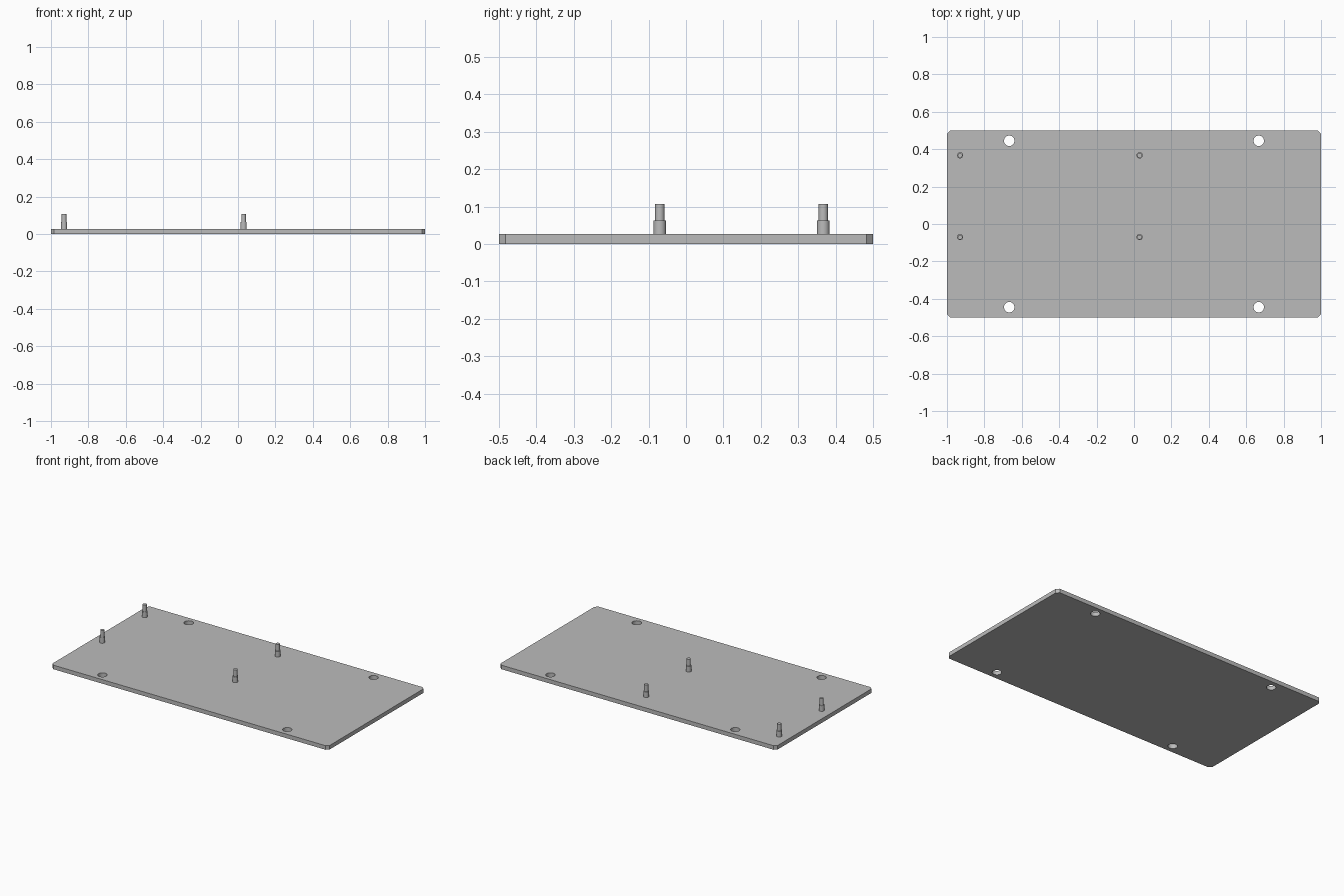
import bpy
import bmesh
from math import radians

cube = bpy.data.objects.get("Cube")
if cube:
    bpy.data.objects.remove(cube, do_unlink=True)

PLATE_TOP = 0.0265

grey = bpy.data.materials.new("plain grey")
grey.use_nodes = True
colour = (0.5, 0.5, 0.5, 1)
grey.diffuse_color = colour
grey.node_tree.nodes["Principled BSDF"].inputs["Base Color"].default_value = colour


def finish(name, bm):
    mesh = bpy.data.meshes.new(name)
    bmesh.ops.recalc_face_normals(bm, faces=bm.faces)
    bm.to_mesh(mesh)
    bm.free()
    mesh.materials.append(grey)
    obj = bpy.data.objects.new(name, mesh)
    bpy.context.collection.objects.link(obj)
    return obj


def smooth(obj):
    bpy.ops.object.select_all(action="DESELECT")
    obj.select_set(True)
    bpy.context.view_layer.objects.active = obj
    bpy.ops.object.shade_smooth_by_angle(angle=radians(30))


def ring(bm, radius, z, sides=32):
    verts = bmesh.ops.create_circle(bm, radius=radius, segments=sides)["verts"]
    for v in verts:
        v.co.z = z
    return verts


def peg(name, x, y):
    # Stepped, closed profile: wide shoulder below, narrow pin above
    bm = bmesh.new()
    profile = [(0.0167, PLATE_TOP - 0.005), (0.0167, 0.063),
               (0.0125, 0.063), (0.0125, 0.107)]
    rings = [ring(bm, r, z) for r, z in profile]
    n = len(rings[0])
    for low, high in zip(rings, rings[1:]):
        for i in range(n):
            j = (i + 1) % n
            bm.faces.new((low[i], low[j], high[j], high[i]))
    bm.faces.new(rings[0])
    bm.faces.new(rings[-1])
    obj = finish(name, bm)
    obj.location = (x, y, 0)
    smooth(obj)


# Base plate with chamfered vertical corners
bm = bmesh.new()
bmesh.ops.create_cube(bm, size=1)
for v in bm.verts:
    v.co = (v.co.x * 2, v.co.y, (v.co.z + 0.5) * PLATE_TOP)
uprights = [e for e in bm.edges if abs(e.verts[0].co.z - e.verts[1].co.z) > 0.01]
bmesh.ops.bevel(bm, geom=uprights, offset=0.017, segments=1, affect="EDGES")
plate = finish("base_plate", bm)

# Four mounting holes, cut by one hidden helper
bm = bmesh.new()
for x in (-0.667, 0.667):
    for y in (-0.445, 0.445):
        made = bmesh.ops.create_cone(bm, cap_ends=True, segments=32,
                                     radius1=0.028, radius2=0.028, depth=0.2)
        bmesh.ops.translate(bm, verts=made["verts"], vec=(x, y, 0))
cutter = finish("hole_cutter", bm)
cut = plate.modifiers.new("mounting holes", "BOOLEAN")
cut.operation = "DIFFERENCE"
cut.solver = "EXACT"
cut.object = cutter
bpy.context.view_layer.objects.active = plate
bpy.ops.object.modifier_apply(modifier=cut.name)
bpy.data.objects.remove(cutter, do_unlink=True)
smooth(plate)

# Four stand-off pegs
for side, x in (("right", -0.93), ("left", 0.03)):
    for end, y in (("front", -0.07), ("back", 0.367)):
        peg(f"{end}_{side}_peg", x, y)
